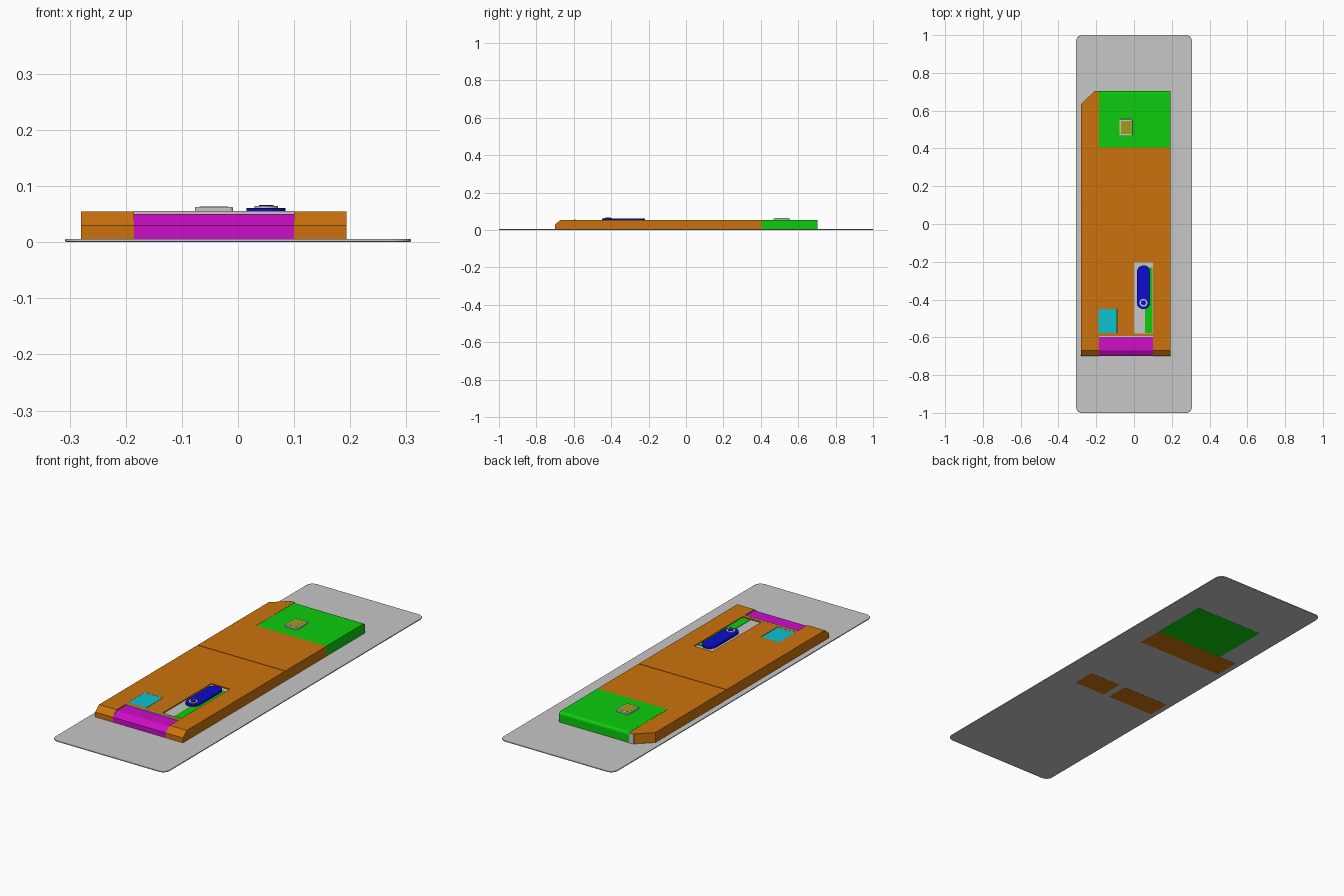
import bpy, bmesh, math

if "Cube" in bpy.data.objects:
    bpy.data.objects.remove(bpy.data.objects["Cube"])


def material(name, srgb):
    lin = [c / 12.92 if c < 0.04 else ((c + 0.055) / 1.055) ** 2.4 for c in srgb]
    m = bpy.data.materials.new(name)
    m.use_nodes = True
    m.diffuse_color = (*lin, 1)
    m.node_tree.nodes["Principled BSDF"].inputs["Base Color"].default_value = (*lin, 1)
    return m


ORANGE = material("orange", (0.8, 0.45, 0.05))
GREEN = material("green", (0.05, 0.8, 0.05))
MAGENTA = material("magenta", (0.8, 0.05, 0.78))
BLUE = material("blue", (0.05, 0.05, 0.8))
CYAN = material("cyan", (0.05, 0.76, 0.82))
GREY = material("light grey", (0.78, 0.78, 0.78))
OLIVE = material("olive", (0.62, 0.62, 0.08))


def prism(name, mat, points, vector):
    """Extrude a flat outline of 3D points along a vector."""
    bm = bmesh.new()
    face = bm.faces.new([bm.verts.new(p) for p in points])
    ext = bmesh.ops.extrude_face_region(bm, geom=[face])["geom"]
    bmesh.ops.translate(bm, vec=vector,
                        verts=[v for v in ext if isinstance(v, bmesh.types.BMVert)])
    bmesh.ops.recalc_face_normals(bm, faces=bm.faces)
    mesh = bpy.data.meshes.new(name)
    bm.to_mesh(mesh)
    bm.free()
    mesh.materials.append(mat)
    obj = bpy.data.objects.new(name, mesh)
    bpy.context.collection.objects.link(obj)
    return obj


def slab(name, mat, outline, z0, z1):
    return prism(name, mat, [(x, y, z0) for x, y in outline], (0, 0, z1 - z0))


def box(name, mat, x0, x1, y0, y1, z0, z1):
    return slab(name, mat, [(x0, y0), (x1, y0), (x1, y1), (x0, y1)], z0, z1)


def side_profile(name, mat, x0, x1, yz):
    return prism(name, mat, [(x0, y, z) for y, z in yz], (x1 - x0, 0, 0))


def rounded(x0, x1, y0, y1, r, steps=8):
    """Outline of a rectangle with rounded corners."""
    pts = []
    corners = [(x1 - r, y1 - r), (x0 + r, y1 - r), (x0 + r, y0 + r), (x1 - r, y0 + r)]
    for q, (cx, cy) in enumerate(corners):
        for i in range(steps + 1):
            a = (q + i / steps) * math.pi / 2
            pts.append((cx + r * math.cos(a), cy + r * math.sin(a)))
    return pts


def bevel(obj, width, segments=2):
    mod = obj.modifiers.new("edge", "BEVEL")
    mod.width = width
    mod.segments = segments
    mod.angle_limit = math.radians(50)


def cut(obj, *area):
    """Carve a box-shaped pocket and drop the cutter."""
    cutter = box("cutter", ORANGE, *area)
    mod = obj.modifiers.new("pocket", "BOOLEAN")
    mod.operation = "DIFFERENCE"
    mod.solver = "EXACT"
    mod.object = cutter
    bpy.context.view_layer.objects.active = obj
    bpy.ops.object.modifier_apply(modifier=mod.name)
    bpy.data.objects.remove(cutter)


TOP, LOW = 0.055, 0.006

# Thin base sheet and the flush panels on its underside
bevel(slab("base_sheet", GREY, rounded(-0.308, 0.308, -1, 1, 0.035), 0.0006, LOW), 0.0015)
box("underside_back_panel", GREEN, -0.183, 0.19, 0.41, 0.7, 0, 0.002)
box("underside_cross_panel", ORANGE, -0.28, 0.19, 0.28, 0.41, 0, 0.002)
box("underside_left_panel", ORANGE, 0.01, 0.18, -0.21, -0.095, 0, 0.002)
box("underside_right_panel", ORANGE, -0.28, -0.025, -0.21, -0.095, 0, 0.002)

# Front half of the body with a sloped nose, end notch and pockets
nose = [(0.087, LOW), (0.087, TOP), (-0.67, TOP), (-0.7, 0.03), (-0.7, LOW)]
front_body = side_profile("front_body", ORANGE, -0.28, 0.193, nose)
cut(front_body, -0.185, 0.1, -0.75, -0.595, 0.0, 0.1)
cut(front_body, 0.0, 0.1, -0.58, -0.205, 0.04, 0.1)
cut(front_body, -0.187, -0.088, -0.577, -0.45, 0.04, 0.1)

# Back half of the body with a clipped corner strip
slab("back_body", ORANGE, [(-0.28, 0.09), (0.193, 0.09), (0.193, 0.405), (-0.185, 0.405),
                           (-0.185, 0.702), (-0.21, 0.702), (-0.28, 0.635)], LOW, TOP)
box("seam_floor", ORANGE, -0.279, 0.192, 0.086, 0.091, LOW, 0.052)
box("strip_end_cap", GREY, -0.21, -0.185, 0.7, 0.704, LOW, TOP - 0.001)

# Green end block with a rounded back edge
arc = [(0.69 + 0.013 * math.sin(a), 0.042 + 0.013 * math.cos(a))
       for a in [i * math.pi / 12 for i in range(7)]]
side_profile("back_block", GREEN, -0.184, 0.193,
             [(0.405, LOW), (0.405, TOP)] + arc + [(0.703, LOW)])

# Front roller block and grey wall behind it
side_profile("front_block", MAGENTA, -0.185, 0.1,
             [(-0.597, LOW), (-0.597, 0.05), (-0.67, 0.05), (-0.7, 0.03), (-0.7, LOW)])
box("front_block_back_wall", GREY, -0.185, 0.1, -0.598, -0.592, LOW, TOP + 0.0003)

# Pocket fillings
box("square_pad", CYAN, -0.187, -0.09, -0.577, -0.45, 0.038, 0.0545)
box("slot_floor", GREY, 0.0, 0.1, -0.58, -0.205, 0.039, 0.05)
box("slot_strip", GREEN, 0.057, 0.099, -0.578, -0.23, 0.045, 0.052)

# Slider lever with its pivot ring and hub
bevel(slab("slider_lever", BLUE, rounded(0.015, 0.085, -0.45, -0.22, 0.0345), 0.05, 0.061), 0.0015)
for name, mat, r, top in (("pivot_ring", GREY, 0.021, 0.065), ("pivot_hub", BLUE, 0.013, 0.066)):
    slab(name, mat, rounded(0.05 - r, 0.05 + r, -0.417 - r, -0.417 + r, r * 0.999), 0.06, top)

# Button on the back block
bevel(slab("button_frame", GREY, rounded(-0.077, -0.009, 0.468, 0.555, 0.006, 3), 0.054, 0.063), 0.002)
box("button_face", OLIVE, -0.069, -0.017, 0.477, 0.546, 0.06, 0.0636)
